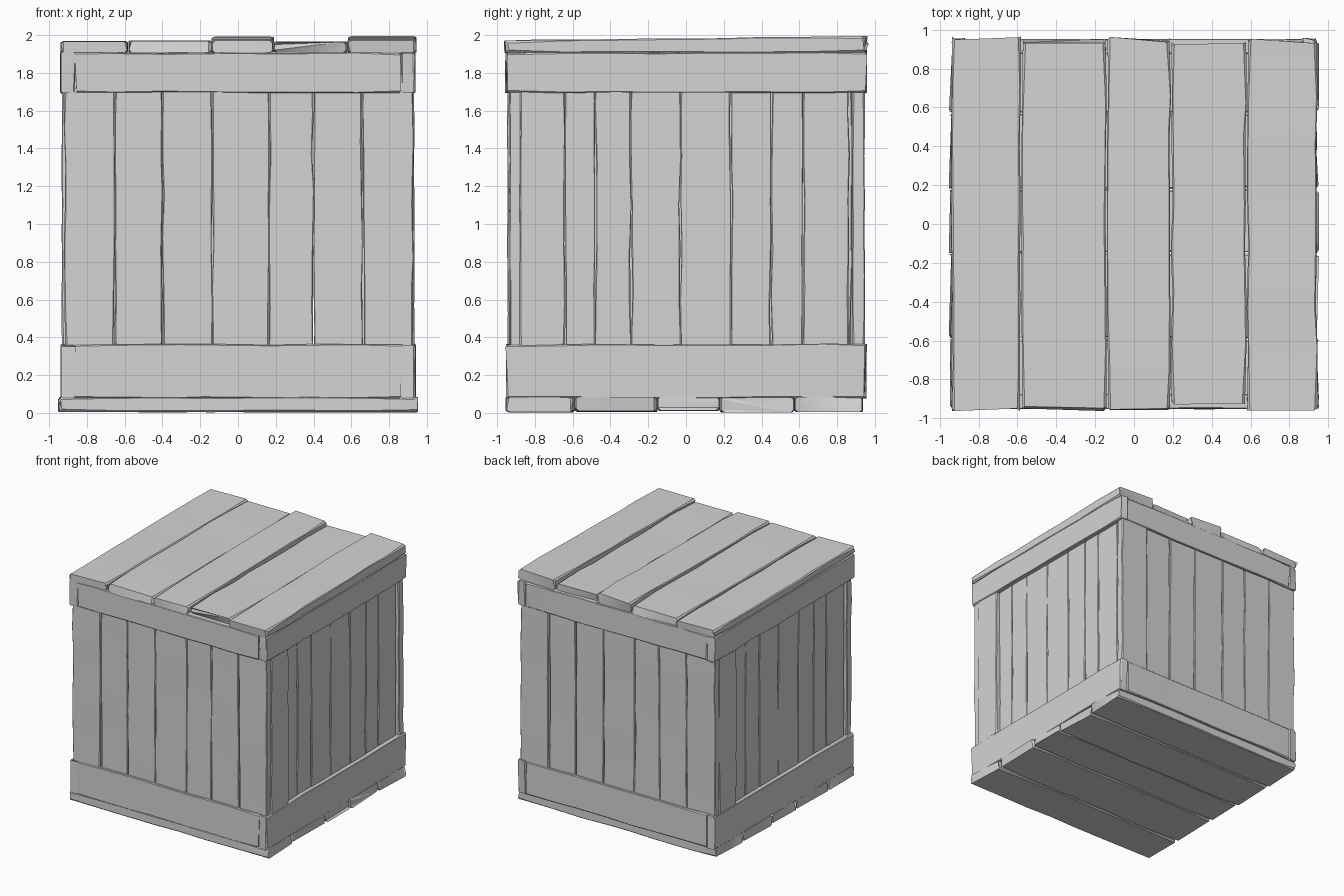
import bpy, bmesh, math, random
from mathutils import Matrix, Vector

random.seed(7)
if "Cube" in bpy.data.objects:
    bpy.data.objects.remove(bpy.data.objects["Cube"], do_unlink=True)

# Single bare grey wood material
GREY = (0.66, 0.66, 0.66, 1)
wood = bpy.data.materials.new("grey_wood")
wood.use_nodes = True
wood.diffuse_color = GREY
bsdf = wood.node_tree.nodes["Principled BSDF"]
bsdf.inputs["Base Color"].default_value = GREY
bsdf.inputs["Roughness"].default_value = 0.8

# How (length, width, outward) turns into x, y, z for each plank direction
AXES = {
    "upright": lambda u, v, w: (v, -w, u),
    "rail": lambda u, v, w: (u, -w, v),
    "lid": lambda u, v, w: (v, u, w),
    "base": lambda u, v, w: (u, v, -w),
}


def wobble(amount):
    return random.uniform(-amount, amount)


def plank(name, axes, length, width, depth, turn=0, rough=0.005, chip=0.01, lift=0.0):
    """Hand-hewn board: a chipped rectangle swept along a slightly wavy length."""
    spin = Matrix.Rotation(turn * math.pi / 2, 3, "Z")
    bm = bmesh.new()
    rings, steps = [], 7
    for i in range(steps + 1):
        end = i in (0, steps)
        t = i / steps if end else (i + wobble(0.25)) / steps
        u = length[0] + (length[1] - length[0]) * t
        cut = chip if end else chip * random.uniform(0.2, 0.7)
        v0, v1 = width[0] + wobble(rough), width[1] + wobble(rough)
        w0, w1 = depth[0], depth[1] + lift * t + wobble(rough * 0.6)
        section = [(v0 + cut, w0), (v1 - cut, w0), (v1, w0 + cut), (v1, w1 - cut),
                   (v1 - cut, w1), (v0 + cut, w1), (v0, w1 - cut), (v0, w0 + cut)]
        ring = []
        for v, w in section:
            slide = wobble(chip) if end else 0
            ring.append(bm.verts.new(spin @ Vector(AXES[axes](u + slide, v, w))))
        rings.append(ring)
    for a, b in zip(rings, rings[1:]):
        for j in range(len(a)):
            k = (j + 1) % len(a)
            bm.faces.new((a[j], a[k], b[k], b[j]))
    bm.faces.new(rings[0])
    bm.faces.new(rings[-1])
    bmesh.ops.triangulate(bm, faces=[f for f in bm.faces if len(f.verts) > 4])
    bmesh.ops.recalc_face_normals(bm, faces=bm.faces)
    mesh = bpy.data.meshes.new(name)
    bm.to_mesh(mesh)
    bm.free()
    mesh.materials.append(wood)
    obj = bpy.data.objects.new(name, mesh)
    bpy.context.collection.objects.link(obj)
    return obj


planks = []

# Lid boards run front to back; some rise slightly toward the back
lid_edges = [-0.94, -0.58, -0.14, 0.19, 0.58, 0.945]
lid_tops = [1.966, 1.97, 1.974, 1.964, 1.968]
lid_lifts = [0.0, 0.0, 0.02, 0.0, 0.028]
lid_ends = [(-0.95, 0.955), (-0.95, 0.94), (-0.955, 0.95), (-0.92, 0.925), (-0.95, 0.945)]
for i, (top, lift, ends) in enumerate(zip(lid_tops, lid_lifts, lid_ends)):
    planks.append(plank(f"lid_board_{i + 1}", "lid", ends,
                        (lid_edges[i] + 0.004, lid_edges[i + 1] - 0.004),
                        (1.907, top), chip=0.014, lift=lift))

# Base boards run left to right
base_edges = [-0.955, -0.59, -0.15, 0.18, 0.57, 0.94]
for i in range(len(base_edges) - 1):
    planks.append(plank(f"base_board_{i + 1}", "base", (-0.94, 0.94),
                        (base_edges[i] + 0.004, base_edges[i + 1] - 0.004),
                        (-0.085, -0.008 + wobble(0.005)), chip=0.014))

# Four walls: a flush corner post on the left, recessed slats, and two rails
broad_edges = [-0.92, -0.65, -0.4, -0.135, 0.165, 0.4, 0.66, 0.93]
narrow_edges = [-0.88, -0.64, -0.48, -0.29, -0.03, 0.24, 0.45, 0.62, 0.865]
for turn, side in enumerate(["front", "left", "back", "right"]):
    is_broad = turn % 2 == 0
    edges = broad_edges if is_broad else narrow_edges
    out = 0.95 if is_broad else 0.937
    recess = 0.017 if is_broad else 0.034
    reach = 0.862 if is_broad else 0.95
    for i in range(len(edges) - 1):
        width = (edges[i] + 0.002, edges[i + 1] - 0.002)
        if i == 0:
            planks.append(plank(f"{side}_corner_post", "upright", (0.355, 1.71), width,
                                (out - 0.07, out - 0.004), turn, rough=0.004))
        else:
            planks.append(plank(f"{side}_slat_{i}", "upright", (0.09, 1.9), width,
                                (out - 0.075, out - recess), turn))
    for label, heights in (("lower", (0.08, 0.363)), ("upper", (1.695, 1.907))):
        planks.append(plank(f"{side}_{label}_rail", "rail", (-reach, reach), heights,
                            (out - 0.075, out + 0.002), turn, rough=0.004))

# Soft board faces with crisp chipped edges
bpy.ops.object.select_all(action="DESELECT")
for obj in planks:
    obj.select_set(True)
bpy.context.view_layer.objects.active = planks[0]
bpy.ops.object.shade_smooth_by_angle(angle=math.radians(30))
